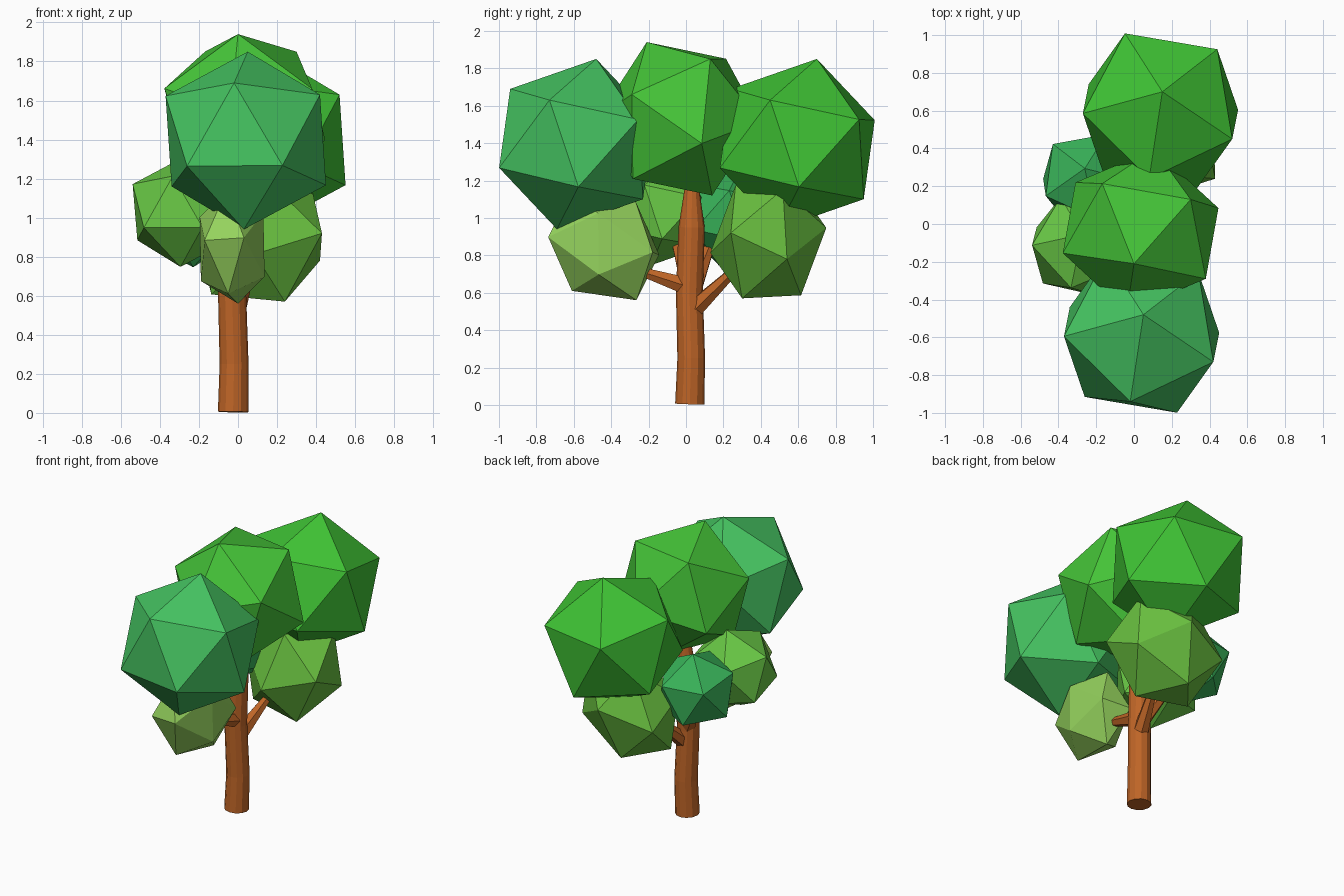
import bpy, bmesh, math
from mathutils import Vector, Matrix

if "Cube" in bpy.data.objects:
    bpy.data.objects.remove(bpy.data.objects["Cube"])


def material(name, color):
    m = bpy.data.materials.new(name)
    m.diffuse_color = (*color, 1)
    m.use_nodes = True
    m.node_tree.nodes["Principled BSDF"].inputs["Base Color"].default_value = m.diffuse_color
    return m


def finish(name, bm, mat):
    bmesh.ops.recalc_face_normals(bm, faces=bm.faces)
    me = bpy.data.meshes.new(name)
    bm.to_mesh(me)
    bm.free()
    me.materials.append(mat)
    ob = bpy.data.objects.new(name, me)
    bpy.context.collection.objects.link(ob)
    return ob


def columns(a, b, c):
    return Matrix((a, b, c)).transposed()


def foliage(name, color, centre, corners):
    """Icosahedron stretched so one of its faces lands on three corner offsets."""
    bm = bmesh.new()
    bmesh.ops.create_icosphere(bm, subdivisions=1, radius=1)
    bm.faces.ensure_lookup_table()
    face = [v.co.copy() for v in bm.faces[0].verts]
    m = columns(*corners) @ columns(*face).inverted()
    for v in bm.verts:
        v.co = m @ v.co + Vector(centre)
    return finish(name, bm, material(name + "_green", color))


def limb(name, path, sides, mat):
    """Tapered tube through (x, y, z, radius) points."""
    bm = bmesh.new()
    pts = [Vector(p[:3]) for p in path]
    rings = []
    for i, p in enumerate(path):
        d = pts[min(i + 1, len(pts) - 1)] - pts[max(i - 1, 0)]
        q = Vector((0, 0, 1)).rotation_difference(d)
        rings.append([bm.verts.new(pts[i] + q @ Vector((p[3] * math.cos(a), p[3] * math.sin(a), 0)))
                      for a in (2 * math.pi * k / sides for k in range(sides))])
    for r0, r1 in zip(rings, rings[1:]):
        for k in range(sides):
            j = (k + 1) % sides
            bm.faces.new((r0[k], r0[j], r1[j], r1[k]))
    bm.faces.new(rings[0])
    bm.faces.new(rings[-1])
    return finish(name, bm, mat)


def turned(corners, scale, axis="Z", angle=0):
    m = Matrix.Rotation(math.radians(angle), 3, axis) * scale
    return [m @ Vector(c) for c in corners]


# Trunk and branches
bark = material("bark", (0.52, 0.13, 0.02))
limb("trunk", [(-0.025, 0.02, 0.005, 0.078), (-0.02, 0.028, 0.25, 0.074), (-0.03, 0.018, 0.6, 0.072),
               (-0.025, 0.03, 0.95, 0.07), (-0.02, 0.032, 1.22, 0.03)], 12, bark)
for name, start, end in [("front_branch", (-0.02, 0.02, 0.63), (-0.02, -0.26, 0.72)),
                         ("back_branch", (-0.02, 0.03, 0.5), (0.06, 0.27, 0.73)),
                         ("left_branch", (-0.03, 0.02, 0.64), (-0.2, -0.06, 0.9)),
                         ("back_left_branch", (-0.03, 0.03, 0.6), (-0.19, 0.14, 0.88))]:
    limb(name, [(*start, 0.055), (*end, 0.025)], 6, bark)

# Upper foliage
big = [(0.01, 0.105, 0.455), (-0.06, -0.355, 0.295), (0.38, -0.145, 0.235)]
foliage("front_crown", (0.06, 0.55, 0.12), (0.04, -0.585, 1.395), big)
foliage("back_crown", (0.05, 0.55, 0.035), (0.14, 0.595, 1.395), big)
foliage("middle_crown", (0.06, 0.56, 0.04), (0.035, -0.035, 1.53),
        [(-0.035, -0.175, 0.41), (0.265, 0.165, 0.32), (0.345, -0.255, 0.13)])

# Lower foliage
foliage("front_lower_leaves", (0.3, 0.65, 0.11), (-0.03, -0.44, 0.85),
        [(0.02, 0.17, 0.24), (-0.03, -0.175, 0.29), (0.16, -0.03, 0.175)])
foliage("back_lower_leaves", (0.14, 0.52, 0.05), (0.12, 0.44, 0.88),
        [(0.31, -0.2, 0.04), (0.3, 0.1, -0.1), (0.12, -0.14, -0.31)])
foliage("left_lower_leaves", (0.14, 0.58, 0.06), (-0.285, -0.12, 1.03), turned(big, 0.62, "Z", -3))
foliage("back_left_lower_leaves", (0.04, 0.45, 0.1), (-0.245, 0.235, 1.01), turned(big, 0.58, "Z", 20))
